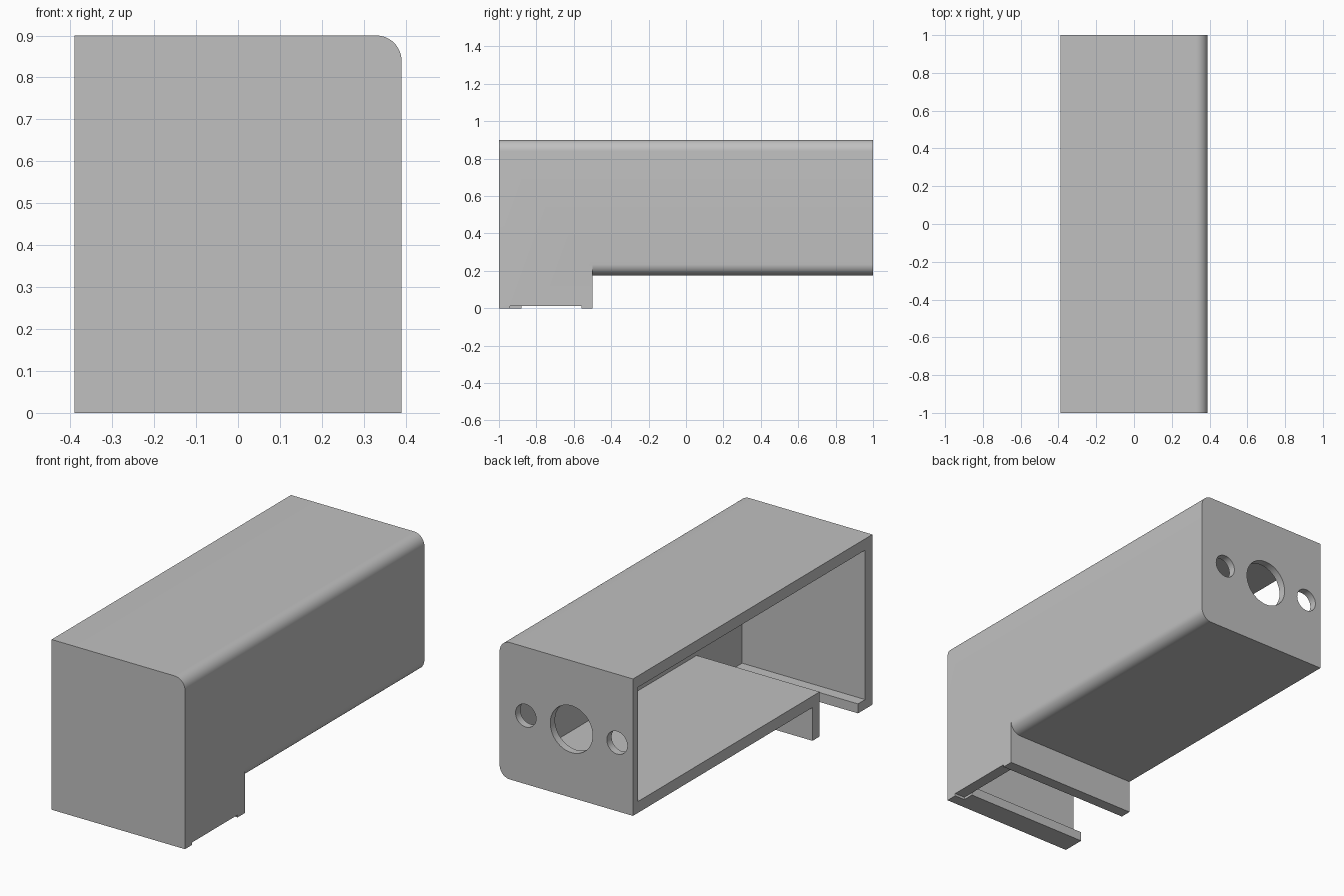
import bpy, bmesh, math
from mathutils import Vector

if "Cube" in bpy.data.objects:
    bpy.data.objects.remove(bpy.data.objects["Cube"])

W, TOP, LOW = 0.39, 0.90, 0.176     # half width, top height, underside of the long part
T, R = 0.06, 0.06                   # wall thickness, edge radius
STEP = -0.5                         # where the deep front section ends

grey = bpy.data.materials.new("grey_plastic")
grey.diffuse_color = (0.53, 0.53, 0.53, 1)
grey.use_nodes = True
grey.node_tree.nodes["Principled BSDF"].inputs["Base Color"].default_value = grey.diffuse_color


def prism(name, points, direction):
    """Extrude a closed loop of 3D points along a direction."""
    bm = bmesh.new()
    face = bm.faces.new([bm.verts.new(p) for p in points])
    out = bmesh.ops.extrude_face_region(bm, geom=[face])
    verts = [v for v in out["geom"] if isinstance(v, bmesh.types.BMVert)]
    bmesh.ops.translate(bm, verts=verts, vec=Vector(direction))
    bmesh.ops.recalc_face_normals(bm, faces=bm.faces[:])
    mesh = bpy.data.meshes.new(name)
    bm.to_mesh(mesh)
    bm.free()
    mesh.materials.append(grey)
    obj = bpy.data.objects.new(name, mesh)
    bpy.context.collection.objects.link(obj)
    return obj


def box(name, x0, x1, y0, y1, z0, z1):
    loop = [(x0, y0, z0), (x1, y0, z0), (x1, y1, z0), (x0, y1, z0)]
    return prism(name, loop, (0, 0, z1 - z0))


def arc(cx, cz, r, a0, a1, y, n=12):
    angles = [math.radians(a0 + (a1 - a0) * i / n) for i in range(n + 1)]
    return [(cx + r * math.cos(a), y, cz + r * math.sin(a)) for a in angles]


def cut(target, cutter):
    mod = target.modifiers.new(cutter.name, "BOOLEAN")
    mod.operation, mod.solver, mod.object = "DIFFERENCE", "EXACT", cutter
    cutter.hide_render = True
    cutters.append(cutter)


cutters = []

# Outer block with a rounded upper right edge
housing = prism("housing", [(-W, -1, 0), (W, -1, 0)]
                + arc(W - R, TOP - R, R, 0, 90, -1) + [(-W, -1, TOP)], (0, 2, 0))

# Raised underside of the long rear part, leaving a rounded lower right edge
cut(housing, prism("underside_cutter",
                   [(-W - 0.1, STEP, -0.1), (W + 0.1, STEP, -0.1), (W + 0.1, STEP, LOW + R)]
                   + arc(W - R, LOW + R, R, 0, -90, STEP)
                   + [(-W - 0.1, STEP, LOW)], (0, 2, 0)))

# Hollow interior, open on the left and through the bottom of the deep section
inner = [(-1 + T, -0.1), (STEP - T, -0.1), (STEP - T, LOW + T),
         (0.96, LOW + T), (0.96, TOP - T), (-1 + T, TOP - T)]
cut(housing, prism("interior_cutter", [(-W - 0.1, y, z) for y, z in inner],
                   (2 * W + 0.1 - T, 0, 0)))

# Shallow notch under the right wall
cut(housing, box("notch_cutter", W - T - 0.02, W + 0.1, -1 + T, STEP - T, -0.1, 0.013))

# Connector opening and two screw holes in the back wall
for name, x, r in (("connector_cutter", -0.03, 0.124),
                   ("right_screw_cutter", 0.237, 0.06),
                   ("left_screw_cutter", -0.297, 0.06)):
    cut(housing, prism(name, arc(x, (TOP + LOW) / 2, r, 0, 360, 0.9, 48)[:-1], (0, 0.2, 0)))

# Apply the cuts, then smooth the rounded edges
bpy.context.view_layer.objects.active = housing
housing.select_set(True)
for mod in list(housing.modifiers):
    bpy.ops.object.modifier_apply(modifier=mod.name)
for cutter in cutters:
    bpy.data.objects.remove(cutter)
bpy.ops.object.shade_smooth_by_angle(angle=math.radians(30))

# Rail along the inside foot of the front wall
box("front_rail", -W, W - T, -1 + T, -1 + 2 * T, 0, 0.05)
